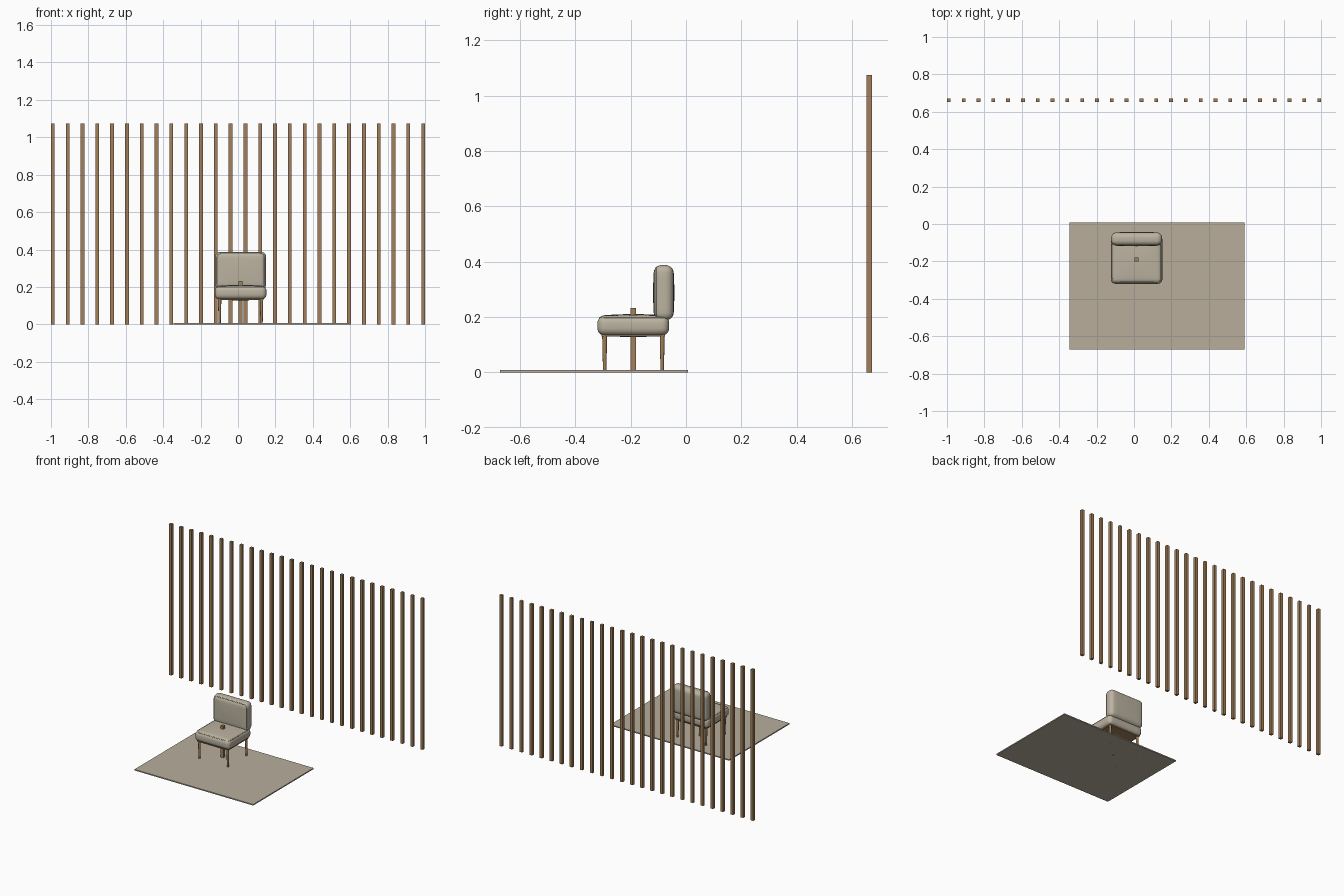
import bpy, bmesh
from math import cos, pi
from mathutils import Vector

cube = bpy.data.objects.get("Cube")
if cube:
    bpy.data.objects.remove(cube, do_unlink=True)


def make_material(name, colour):
    m = bpy.data.materials.new(name)
    m.use_nodes = True
    m.diffuse_color = (*colour, 1)
    m.node_tree.nodes["Principled BSDF"].inputs["Base Color"].default_value = (*colour, 1)
    return m


fabric = make_material("cream fabric", (0.50, 0.45, 0.355))
rug_wool = make_material("beige wool", (0.48, 0.42, 0.335))
wood = make_material("oak wood", (0.36, 0.215, 0.10))


def add_object(name, bm, mat, smooth=False):
    mesh = bpy.data.meshes.new(name)
    bm.to_mesh(mesh)
    bm.free()
    mesh.materials.append(mat)
    ob = bpy.data.objects.new(name, mesh)
    bpy.context.collection.objects.link(ob)
    if smooth:
        mesh.shade_smooth()
    return ob


def box_mesh(lo, hi):
    lo, hi = Vector(lo), Vector(hi)
    bm = bmesh.new()
    bmesh.ops.create_cube(bm, size=1)
    for v in bm.verts:
        v.co = v.co * (hi - lo) + (lo + hi) / 2
    return bm


def box(name, lo, hi, mat):
    return add_object(name, box_mesh(lo, hi), mat)


def cushion(name, lo, hi, radius, crown_axis, crown):
    """Rounded box whose two broad faces bulge gently."""
    bm = box_mesh(lo, hi)
    bmesh.ops.bevel(bm, geom=bm.edges[:], offset=radius, segments=5,
                    profile=0.5, affect='EDGES')
    long_edges = [e for e in bm.edges if e.calc_length() > 0.1]
    bmesh.ops.subdivide_edges(bm, edges=long_edges, cuts=7, use_grid_fill=True)
    mid = (Vector(lo) + Vector(hi)) / 2
    half = (Vector(hi) - Vector(lo)) / 2
    for v in bm.verts:
        r = (v.co - mid) / 1
        weight = r[crown_axis] / half[crown_axis]
        for axis in range(3):
            if axis != crown_axis:
                weight *= cos(r[axis] / half[axis] * pi / 2)
        v.co[crown_axis] += crown * weight
    return add_object(name, bm, fabric, True)


def piping(name, centre, u, v, corner):
    """Thin welt cord around a rounded rectangle spanned by u and v."""
    u, v, centre = Vector(u), Vector(v), Vector(centre)
    cu, cv = u.normalized() * corner, v.normalized() * corner
    curve = bpy.data.curves.new(name, 'CURVE')
    curve.dimensions = '3D'
    curve.bevel_depth = 0.0025
    curve.bevel_resolution = 1
    spline = curve.splines.new('POLY')
    pts = []
    for su, sv in ((1, 1), (-1, 1), (-1, -1), (1, -1)):
        k = centre + u * su + v * sv
        a, b = k - cu * su, k - cv * sv
        c = k - (cu * su + cv * sv) * 0.29
        pts += [b, c, a] if su == sv else [a, c, b]
    spline.points.add(len(pts) - 1)
    for p, co in zip(spline.points, pts):
        p.co = (*co, 1)
    spline.use_cyclic_u = True
    curve.materials.append(fabric)
    bpy.context.collection.objects.link(bpy.data.objects.new(name, curve))


# Slatted screen
SLATS = 26
for i in range(SLATS):
    x = -0.99 + 1.98 * i / (SLATS - 1)
    box(f"screen_slat_{i + 1}", (x - 0.01, 0.652, 0), (x + 0.01, 0.672, 1.075), wood)

# Rug
box("rug", (-0.345, -0.672, 0), (0.59, 0.008, 0.008), rug_wool)

# Chair cushions with welt cords
CX = 0.014
cushion("seat", (CX - 0.138, -0.32, 0.134), (CX + 0.138, -0.061, 0.205), 0.026, 2, 0.006)
cushion("backrest", (CX - 0.136, -0.115, 0.188), (CX + 0.136, -0.046, 0.388), 0.027, 1, 0.004)
piping("seat_piping", (CX, -0.1905, 0.198), (0.13, 0, 0), (0, 0.121, 0), 0.022)
piping("backrest_piping", (CX, -0.108, 0.288), (0.128, 0, 0), (0, 0, 0.092), 0.022)

# Wooden base under the seat
box("seat_base", (CX - 0.122, -0.305, 0.129), (CX + 0.122, -0.076, 0.145), wood)

# Tapered round legs
for side, sx in (("left", 1), ("right", -1)):
    for end, y in (("front", -0.294), ("rear", -0.086)):
        bm = bmesh.new()
        bmesh.ops.create_cone(bm, cap_ends=True, segments=16, radius1=0.006,
                              radius2=0.009, depth=0.135)
        bmesh.ops.translate(bm, verts=bm.verts, vec=(CX + sx * 0.112, y, 0.0675))
        leg = add_object(f"{end}_{side}_leg", bm, wood, True)
        leg.data.set_sharp_from_angle(angle=0.7)

# Central post through the seat
box("centre_post", (CX - 0.01, -0.2, 0), (CX + 0.01, -0.18, 0.233), wood)
